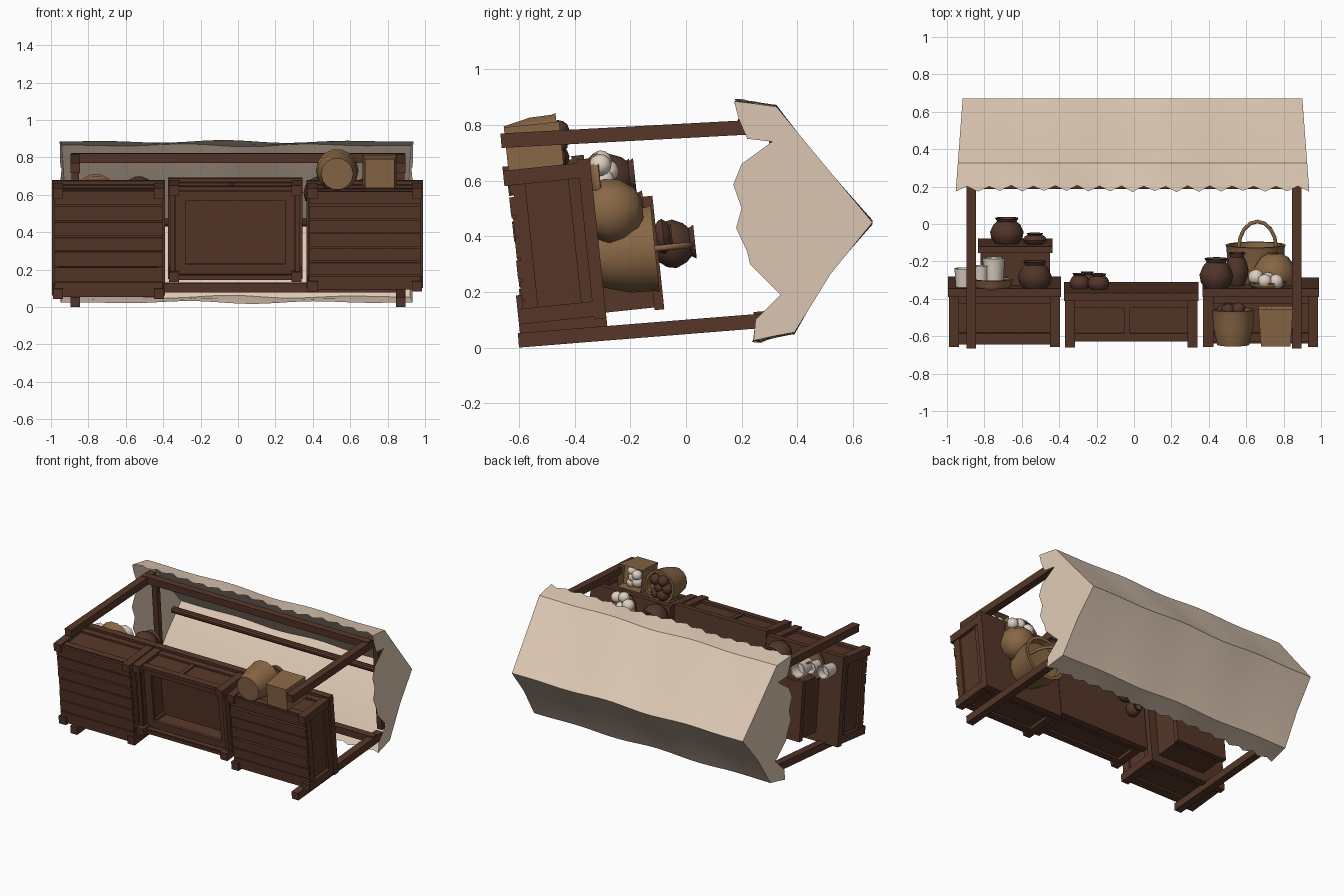
import bpy, bmesh, math, random
from mathutils import Matrix, Vector
from mathutils.geometry import tessellate_polygon

random.seed(4)
if "Cube" in bpy.data.objects:
    bpy.data.objects.remove(bpy.data.objects["Cube"])

# The stall lies tipped on its back: built upright, then laid down by FRAME.
# Counters and goods lean a little further than the posts.
FRAME = Matrix.Translation((0, -0.6, 0)) @ Matrix.Rotation(0.08 - math.pi / 2, 4, 'X')
PIVOT = Matrix.Translation((0, -.35, .3))
LAY = FRAME @ PIVOT @ Matrix.Rotation(0.025, 4, 'X') @ PIVOT.inverted()


def material(name, rgb):
    m = bpy.data.materials.new(name)
    m.use_nodes = True
    m.diffuse_color = (*rgb, 1)
    bsdf = m.node_tree.nodes["Principled BSDF"]
    bsdf.inputs["Base Color"].default_value = (*rgb, 1)
    bsdf.inputs["Roughness"].default_value = 0.9
    return m


WOOD = material("brown wood", (0.092, 0.037, 0.022))
CLAY = material("dark clay", (0.083, 0.036, 0.023))
CLOTH = material("beige cloth", (0.73, 0.58, 0.455))
WICKER = material("wicker", (0.25, 0.135, 0.06))
CREAM = material("cream", (0.72, 0.62, 0.53))


def finish(name, bm, mat, matrix=LAY, angle=35):
    bmesh.ops.recalc_face_normals(bm, faces=bm.faces)
    me = bpy.data.meshes.new(name)
    bm.to_mesh(me)
    bm.free()
    me.transform(matrix)
    me.materials.append(mat)
    me.shade_smooth()
    me.set_sharp_from_angle(angle=math.radians(angle))
    ob = bpy.data.objects.new(name, me)
    bpy.context.collection.objects.link(ob)


def add_box(bm, x, f, h):
    """x, f (forward) and h (height) are min/max pairs."""
    size = [b - a for a, b in (x, f, h)]
    mid = [(a + b) / 2 for a, b in (x, f, h)]
    bmesh.ops.create_cube(bm, size=1, matrix=Matrix.Translation((mid[0], -mid[1], mid[2]))
                          @ Matrix.Diagonal((*size, 1)))


def box(name, x, f, h, matrix=LAY, lean=0):
    """A wooden box whose top is shifted back by lean."""
    bm = bmesh.new()
    add_box(bm, x, f, h)
    for v in bm.verts:
        if v.co.z > h[1] - .001:
            v.co.y += lean
    finish(name, bm, WOOD, matrix)


def lathe(name, x, f, h, r, height, profile, mat, seg=14):
    bm = bmesh.new()
    rings = []
    for pr, pz in profile:
        n = seg if pr else 1
        rings.append([bm.verts.new((x + r * pr * math.cos(2 * math.pi * i / n),
                                    -f + r * pr * math.sin(2 * math.pi * i / n),
                                    h + height * pz)) for i in range(n)])
    for a, b in zip(rings, rings[1:]):
        for i in range(seg):
            j = (i + 1) % seg
            quad = [a[i % len(a)], a[j % len(a)], b[j % len(b)], b[i % len(b)]]
            bm.faces.new(list(dict.fromkeys(quad)))
    finish(name, bm, mat, angle=45)


POT = [(0, 0), (.6, 0), (.92, .25), (1, .48), (.8, .75), (.58, .88), (.7, 1), (.55, 1), (.48, .86), (0, .7)]
BASKET = [(0, 0), (.78, 0), (.98, .5), (1, .92), (1.04, 1), (.9, 1), (.86, .8), (0, .74)]
CUP = [(0, 0), (.85, 0), (1, 1), (.85, 1), (.75, .5), (0, .5)]
SACK = [(0, 0), (.75, 0), (1, .3), (.95, .6), (.65, .88), (.3, 1), (0, .97)]


def lumps(name, x, f, h, spread, r, count, mat):
    """A heap of small rounded goods."""
    bm = bmesh.new()
    for i in range(count):
        a = 2 * math.pi * i / count
        s = spread if i else 0
        pos = Vector((x + s * math.cos(a), -f + s * math.sin(a), h + random.uniform(0, r / 2)))
        bmesh.ops.create_icosphere(bm, subdivisions=2, radius=r * random.uniform(.85, 1.1),
                                   matrix=Matrix.Translation(pos))
    finish(name, bm, mat)


def counter(name, x, f, top, splits, closed):
    """Panelled counter with corner legs, rails, slab top and plank floor."""
    (x0, x1), (f0, f1), t = x, f, 0.055
    bm = bmesh.new()
    for lx in (x0, x1 - t):
        for lf in (f0, f1 - t):
            add_box(bm, (lx, lx + t), (lf, lf + t), (0, top - .04))
    # rails on the front, back and both ends
    for h in ((.03, .075), (top - .085, top - .04)):
        for rf in (f0 + .008, f1 - .032):
            add_box(bm, (x0 + t, x1 - t), (rf, rf + .024), h)
        for rx in (x0 + .008, x1 - .032):
            add_box(bm, (rx, rx + .024), (f0 + t, f1 - t), h)
    for s in splits:
        sx = x0 + s * (x1 - x0)
        add_box(bm, (sx - .015, sx + .015), (f1 - .03, f1 - .01), (.075, top - .085))
    finish(name + "_frame", bm, WOOD)
    # recessed panels, open underneath
    bm = bmesh.new()
    for px in (x0 + .022, x1 - .037):
        add_box(bm, (px, px + .015), (f0 + .022, f1 - .022), (.04, top - .04))
    for pf in (f0 + .022, f1 - .037):
        add_box(bm, (x0 + .022, x1 - .022), (pf, pf + .015), (.04, top - .04))
    finish(name + "_panels", bm, WOOD)
    box(name + "_top", (x0 - .005, x1 + .005), (f0 - .01, f1 + .012), (top - .045, top))
    bm = bmesh.new()
    if closed:
        n = 7
        w = (f1 - f0 - .02) / n
        for i in range(n):
            a = f0 + .01 + i * w
            add_box(bm, (x0 + .01, x1 - .01), (a, a + w - random.uniform(.004, .012)),
                    (.012 + random.uniform(0, .008), .035))
        add_box(bm, (x0 + .03, x1 - .03), (f0 + .03, f1 - .03), (.034, .045))
        finish(name + "_floor_planks", bm, WOOD)
    else:
        m = .09
        for pf in ((f0 + .03, f0 + m), (f1 - m, f1 - .03)):
            add_box(bm, (x0 + .03, x1 - .03), pf, (.07, .09))
        for px in ((x0 + .03, x0 + m), (x1 - m, x1 - .03)):
            add_box(bm, px, (f0 + m, f1 - m), (.07, .09))
        finish(name + "_inner_frame", bm, WOOD)


counter("right_counter", (-.99, -.395), (.05, .645), .315, (), True)
counter("middle_counter", (-.37, .34), (.14, .66), .295, (.47,), False)
counter("left_counter", (.37, .985), (.09, .645), .315, (), True)

# Posts and top beams
for side, sx in (("right", -.87), ("left", .87)):
    for end, f, lean in (("back", 0, 0), ("front", .72, .025)):
        box(f"{side}_{end}_post", (sx - .026, sx + .026), (f, f + .052), (-.005 * (f > 0), .95), FRAME, lean)
    box(side + "_side_beam", (sx - .02, sx + .02), (.06, .70), (.955, .99), FRAME)
for end, f in (("back", .01), ("front", .705)):
    box(end + "_beam", (-.89, .89), (f, f + .05), (.85, .895), FRAME)
bm = bmesh.new()
bmesh.ops.create_cone(bm, cap_ends=True, segments=10, radius1=.022, radius2=.022, depth=1.76,
                      matrix=Matrix.Translation((0, -.36, 1.16)) @ Matrix.Rotation(math.pi / 2, 4, 'Y'))
finish("ridge_pole", bm, WOOD, FRAME)

# Cloth roof with toothed valances: (y, z) from front hem over the ridge to back hem
ROOF = [(.17, .885), (.25, .876), (.325, .865), (.49, .665), (.67, .45),
        (.52, .265), (.39, .055), (.31, .04), (.235, .025)]
COLS = 32


def half_length(y):
    """The cloth flares slightly from ridge to hem."""
    return .908 + (.67 - y) * .075


bm = bmesh.new()
rows = []
for k, (y, z) in enumerate(ROOF):
    row = []
    for i in range(COLS + 1):
        u = i / COLS
        hem = (.03 * (i % 2) + random.uniform(0, .008)) if k in (0, 8) else 0
        sag = math.sin(math.pi * u) * (.012 if k in (3, 5) else 0) * (1 + .5 * math.sin(9 * u))
        dz = .008 * math.sin(17 * u + k) * math.sin(math.pi * u)
        py = y + hem - sag
        row.append(bm.verts.new((half_length(py) * (2 * u - 1) - .008, py, z + dz)))
    rows.append(row)
for a, b in zip(rows, rows[1:]):
    for i in range(COLS):
        bm.faces.new((a[i], a[i + 1], b[i + 1], b[i]))
# flat gable drapes with a ragged lower edge
HEM = [(.25, .10), (.34, .19), (.23, .30), (.22, .345), (.18, .43), (.2, .50),
       (.17, .585), (.2, .66), (.31, .74), (.22, .75), (.19, .82)]
for i, sgn in ((0, -1), (COLS, 1)):
    outline = [r[i] for r in rows]
    outline += [bm.verts.new((sgn * half_length(y) - .008, y, z)) for y, z in HEM]
    for tri in tessellate_polygon([[v.co.copy() for v in outline]]):
        bm.faces.new([outline[n] for n in tri])
finish("cloth_roof", bm, CLOTH, Matrix(), 30)

# Goods on the right counter
box("crate", (-.82, -.45), (.1, .49), (.31, .49))
box("crate_lid", (-.835, -.435), (.09, .50), (.49, .525))
lathe("crate_pot", -.68, .32, .515, .09, .145, POT, CLAY)
lathe("crate_small_pot", -.53, .35, .52, .065, .06, POT, CLAY)
lathe("counter_pot", -.53, .58, .30, .09, .155, POT, CLAY)
lathe("shallow_basket", -.76, .57, .305, .11, .055, BASKET, WICKER)
for i, (x, f, h, r, t) in enumerate(((-.75, .55, .33, .06, .14), (-.82, .57, .33, .045, .10),
                                     (-.91, .56, .305, .05, .11))):
    lathe(f"cup_{i + 1}", x, f, h, r, t, CUP, CREAM, 8)

# Goods on the middle counter
for i, (x, f, r) in enumerate(((-.29, .45, .055), (-.19, .47, .06), (-.25, .37, .05))):
    lathe(f"bowl_{i + 1}", x, f, .285, r, .09, POT, CLAY)

# Goods on the left counter
lathe("tall_pot", .44, .58, .30, .09, .17, POT, CLAY)
lathe("narrow_pot", .55, .48, .31, .062, .18, POT, CLAY)
lathe("large_basket", .65, .31, .31, .155, .205, BASKET, WICKER)
lathe("bulging_sack", .75, .46, .30, .118, .185, SACK, WICKER, 9)
lathe("egg_basket", .715, .575, .31, .10, .035, BASKET, WICKER)
lumps("eggs", .715, .575, .35, .07, .045, 7, CREAM)
curve = bpy.data.curves.new("basket_handle", 'CURVE')
curve.dimensions = '3D'
curve.bevel_depth = .011
curve.bevel_resolution = 1
spline = curve.splines.new('POLY')
spline.points.add(8)
for i, p in enumerate(spline.points):
    a = math.pi * i / 8
    p.co = (.66 + .10 * math.cos(a), -.31, .5 + .14 * math.sin(a), 1)
curve.materials.append(WICKER)
handle = bpy.data.objects.new("basket_handle", curve)
handle.matrix_world = LAY
bpy.context.collection.objects.link(handle)

# Baskets standing on the ground in front
lathe("ground_basket", .53, .72, .02, .11, .19, BASKET, WICKER)
lumps("ground_basket_goods", .53, .72, .195, .055, .04, 6, CLAY)
bm = bmesh.new()
add_box(bm, (.665, .85), (.645, .80), (.02, .22))
for v in bm.verts:
    if v.co.z < .1:
        v.co.x = .76 + (v.co.x - .76) * .85
lid = max(bm.faces, key=lambda f: f.calc_center_median().z)
bmesh.ops.inset_region(bm, faces=[lid], thickness=.012)
bmesh.ops.translate(bm, verts=lid.verts, vec=(0, 0, -.06))
finish("square_basket", bm, WICKER)
lumps("square_basket_eggs", .757, .722, .172, .042, .036, 5, CREAM)
